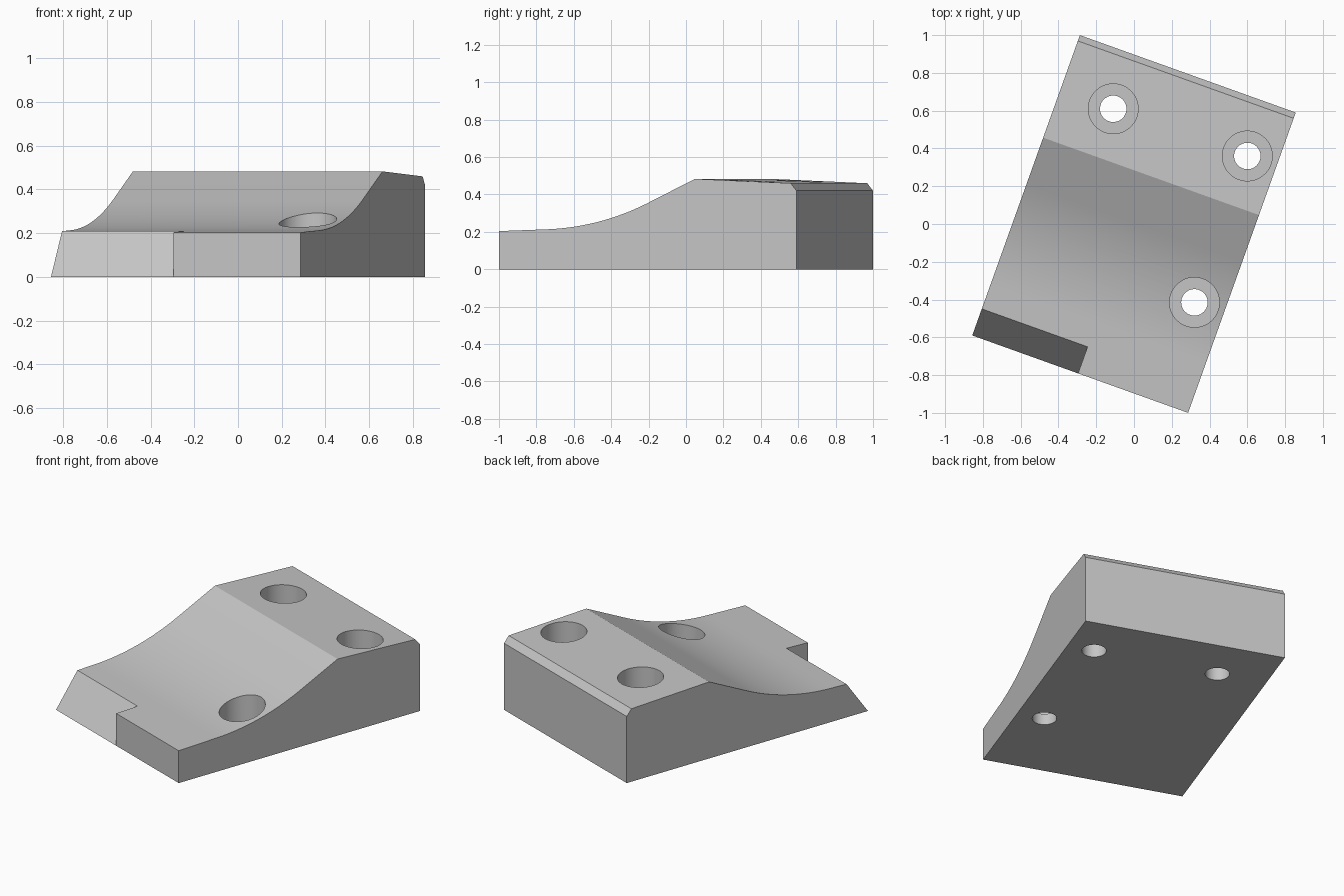
import bpy, bmesh
from math import sin, cos, tan, radians
from mathutils import Matrix, Vector

cube = bpy.data.objects.get("Cube")
if cube:
    bpy.data.objects.remove(cube, do_unlink=True)

YAW = Matrix.Rotation(radians(-19.72), 4, 'Z')
HALF_W, HALF_L = 0.607, 0.8445

grey = bpy.data.materials.new("light grey")
grey.use_nodes = True
grey.diffuse_color = (0.56, 0.56, 0.56, 1)
grey.node_tree.nodes["Principled BSDF"].inputs["Base Color"].default_value = grey.diffuse_color


def make_object(name, bm):
    bmesh.ops.recalc_face_normals(bm, faces=bm.faces)
    mesh = bpy.data.meshes.new(name)
    bm.to_mesh(mesh)
    bm.free()
    mesh.materials.append(grey)
    obj = bpy.data.objects.new(name, mesh)
    bpy.context.collection.objects.link(obj)
    return obj


def extrude_profile(name, profile, x0, x1):
    """Side profile of (y, z) points swept from x0 to x1."""
    bm = bmesh.new()
    face = bm.faces.new([bm.verts.new((x0, y, z)) for y, z in profile])
    moved = bmesh.ops.extrude_face_region(bm, geom=[face])["geom"]
    bmesh.ops.translate(bm, vec=(x1 - x0, 0, 0),
                        verts=[v for v in moved if isinstance(v, bmesh.types.BMVert)])
    return make_object(name, bm)


def cylinder(name, centre, radius, z0, z1):
    bm = bmesh.new()
    bmesh.ops.create_cone(bm, cap_ends=True, segments=64, radius1=radius, radius2=radius,
                          depth=z1 - z0,
                          matrix=Matrix.Translation((centre.x, centre.y, (z0 + z1) / 2)))
    return make_object(name, bm)


# Block: gentle front slope, concave arc, straight rise, sloping top, back chamfer
R, A0, A1 = 1.45, radians(2), radians(25.7)
ARC_Y, ARC_Z, STEPS = -0.574, 0.2135, 20
profile = [(-HALF_L, 0), (-HALF_L, 0.204)]
for i in range(STEPS + 1):
    a = A0 + (A1 - A0) * i / STEPS
    profile.append((ARC_Y + R * (sin(a) - sin(A0)), ARC_Z + R * (cos(A0) - cos(a))))
profile += [(0.268, 0.483), (0.812, 0.46), (HALF_L, 0.42), (HALF_L, 0)]
block = extrude_profile("wedge_block", profile, -HALF_W, HALF_W)

# Sloping notch across the left half of the front edge
slope = 0.209 / (HALF_L - 0.695)
notch = extrude_profile("notch_cutter",
                        [(-HALF_L, 0), (-0.6, (HALF_L - 0.6) * slope), (-1.0, 0.5), (-1.0, 0)],
                        -HALF_W - 0.1, -0.012)
cutters = [notch]

# Counterbored screw holes: position on the finished part, height of the ledge
holes = [((-0.11, 0.61), 0.25), ((0.6, 0.36), 0.25), ((0.32, -0.415), 0.07)]
for (x, y), ledge in holes:
    centre = YAW.inverted() @ Vector((x, y, 0))
    cutters.append(cylinder("counterbore_cutter", centre, 0.132, ledge, 0.7))
    cutters.append(cylinder("through_hole_cutter", centre, 0.07, -0.1, 0.6))

bpy.ops.object.select_all(action='DESELECT')
bpy.context.view_layer.objects.active = block
block.select_set(True)
for cutter in cutters:
    mod = block.modifiers.new("cut", 'BOOLEAN')
    mod.operation = 'DIFFERENCE'
    mod.solver = 'EXACT'
    mod.object = cutter
    bpy.ops.object.modifier_apply(modifier=mod.name)
    bpy.data.objects.remove(cutter, do_unlink=True)

# Turn the block to its final heading and smooth only the curved faces
block.data.transform(YAW)
bpy.ops.object.shade_smooth_by_angle(angle=radians(15))
